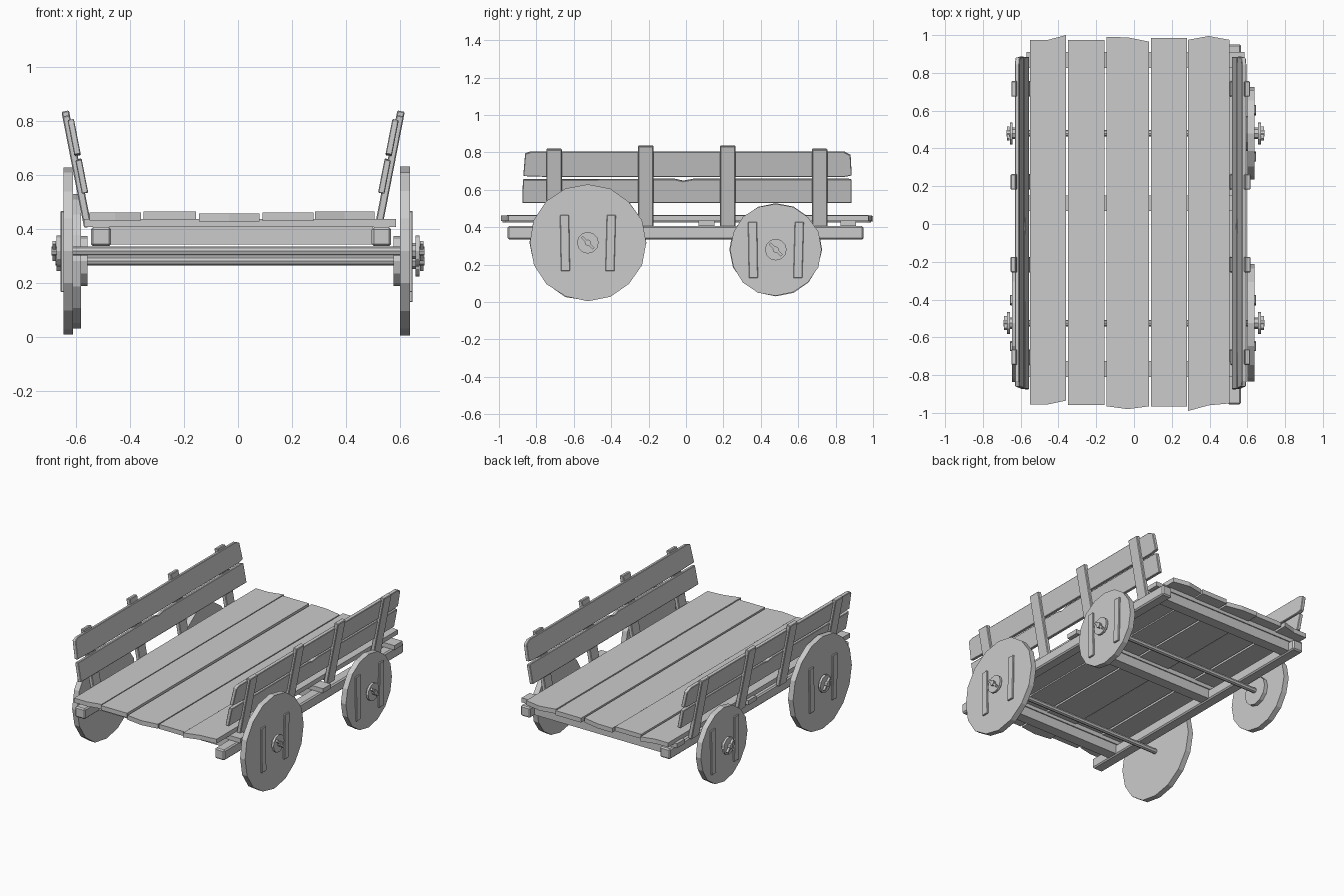
import bpy, bmesh, math, random
from mathutils import Matrix, Vector

if "Cube" in bpy.data.objects:
    bpy.data.objects.remove(bpy.data.objects["Cube"])

random.seed(4)


def finish(name, bm, bevel=0.0):
    bmesh.ops.recalc_face_normals(bm, faces=bm.faces)
    me = bpy.data.meshes.new(name)
    bm.to_mesh(me)
    bm.free()
    ob = bpy.data.objects.new(name, me)
    bpy.context.collection.objects.link(ob)
    if bevel:
        m = ob.modifiers.new("bevel", 'BEVEL')
        m.width = bevel
        m.segments = 1
    return ob


def box(name, lo, hi, bevel=0.0, mat=None):
    bm = bmesh.new()
    lo, hi = Vector(lo), Vector(hi)
    bmesh.ops.create_cube(bm, size=1, matrix=Matrix.Translation((lo + hi) / 2)
                          @ Matrix.Diagonal((*(hi - lo), 1)))
    if mat:
        bm.transform(mat)
    return finish(name, bm, bevel)


def prism(name, outline, depth, mat=None, bevel=0.0):
    """Extrude a closed outline of 3D points along the depth vector."""
    bm = bmesh.new()
    f = bm.faces.new([bm.verts.new(p) for p in outline])
    r = bmesh.ops.extrude_face_region(bm, geom=[f])
    bmesh.ops.translate(bm, vec=depth, verts=[v for v in r['geom'] if isinstance(v, bmesh.types.BMVert)])
    if mat:
        bm.transform(mat)
    return finish(name, bm, bevel)


def disc(name, x0, x1, y, z, r, sides, jitter=0.0):
    """Cylinder along x with a vertex at the top."""
    pts = []
    for i in range(sides):
        a = 2 * math.pi * i / sides
        q = r - random.random() * jitter
        pts.append((x0, y + q * math.sin(a), z + q * math.cos(a)))
    return prism(name, pts, (x1 - x0, 0, 0))


# Floor planks: x range, rear outline, front outline, top height
planks = [
    (-0.55, -0.36, [0.975, 0.975, 1.0], [-0.955, -0.955, -0.935], 0.46),
    (-0.35, -0.155, [0.975, 0.975, 0.975], [-0.957, -0.957, -0.957], 0.464),
    (-0.145, 0.08, [0.99, 0.988, 0.965], [-0.965, -0.98, -0.965], 0.456),
    (0.09, 0.28, [0.985, 0.985, 0.985], [-0.967, -0.967, -0.967], 0.459),
    (0.285, 0.505, [0.975, 0.995, 0.975], [-0.99, -0.96, -0.95], 0.463),
]
for i, (a, b, rear, front, top) in enumerate(planks):
    xs = [a, (a + b) / 2, b]
    outline = [(x, y, top - 0.03) for x, y in zip(xs, front)]
    outline += [(x, y, top - 0.03) for x, y in zip(xs[::-1], rear[::-1])]
    prism(f"floor_plank_{i}", outline, (0, 0, 0.03))

# Long rails and cross beams
box("left_rail", (-0.545, -0.955, 0.335), (-0.47, 0.95, 0.405), 0.008)
box("right_rail", (0.495, -0.955, 0.335), (0.567, 0.95, 0.405), 0.008)
for i, y in enumerate((-0.768, 0.11, 0.868)):
    box(f"cross_beam_{i}", (-0.57, y - 0.042, 0.405), (0.585, y + 0.042, 0.435))
    box(f"lower_beam_{i}", (-0.475, y - 0.035, 0.342), (0.5, y + 0.035, 0.405))

# Leaning side fences: local x is outward, hinged at z = 0.405
lean = math.atan(0.195)
for side, s, x0 in (("left", -1, -0.557), ("right", 1, 0.521)):
    M = (Matrix.Translation((x0, 0, 0.405)) @ Matrix.Diagonal((s, 1, 1, 1))
         @ Matrix.Rotation(lean, 4, 'Y') @ Matrix.Diagonal((1, 1, 1.018, 1)))
    for i, (y, top) in enumerate(((-0.705, 0.413), (-0.215, 0.43), (0.223, 0.43), (0.715, 0.413))):
        box(f"{side}_post_{i}", (-0.015, y - 0.041, 0.0), (0.013, y + 0.041, top), 0.004, M)
    lower = [(-0.875, 0.123), (0.885, 0.123), (0.885, 0.247), (0.87, 0.25), (0.04, 0.25),
             (-0.015, 0.24), (-0.06, 0.25), (-0.872, 0.247)]
    upper = [(-0.87, 0.267), (-0.72, 0.262), (0.84, 0.262), (0.886, 0.27), (0.88, 0.378),
             (0.845, 0.396), (-0.83, 0.396), (-0.86, 0.386)]
    for name, pts in (("lower", lower), ("upper", upper)):
        prism(f"{side}_{name}_board", [(-0.027, y, z) for y, z in pts], (0.024, 0, 0), M, 0.003)

# Axles
disc("front_axle", -0.69, 0.69, -0.525, 0.317, 0.017, 8)
disc("rear_axle", -0.675, 0.69, 0.48, 0.28, 0.017, 8)

# Wheels: name, side, inner face x, y, z, radius
wheels = [
    ("front_left", -1, 0.61, -0.525, 0.317, 0.315),
    ("front_right", 1, 0.60, -0.525, 0.317, 0.315),
    ("rear_left", -1, 0.582, 0.48, 0.28, 0.25),
    ("rear_right", 1, 0.60, 0.48, 0.28, 0.25),
]
for name, s, xi, y, z, r in wheels:
    xo = xi + 0.037
    tip = 0.675 if name == "rear_left" else 0.69
    disc(f"{name}_wheel", s * xi, s * xo, y, z, r, 16, 0.006)
    # outer hub, washer and linch pin
    disc(f"{name}_hub", s * xo, s * (tip - 0.033), y, z, 0.03, 8)
    disc(f"{name}_washer", s * (tip - 0.033), s * (tip - 0.018), y, z, 0.058, 12)
    pin = Matrix.Translation((s * (tip - 0.01), y, z)) @ Matrix.Rotation(math.radians(45), 4, 'X')
    box(f"{name}_pin", (-0.007, -0.007, -0.045), (0.007, 0.007, 0.045), 0, pin)
    if name.startswith("rear"):
        disc(f"{name}_inner_ring", s * (xi - 0.025), s * xi, y, z, 0.093, 12)
    # two upright battens
    for k, (dy, tilt) in enumerate(((-0.122, 1.0), (0.122, -1.5))):
        B = Matrix.Translation((s * xo, y + dy, z)) @ Matrix.Rotation(math.radians(tilt), 4, 'X')
        box(f"{name}_batten_{k}", (-0.01, -0.024, -0.152), (0.01, 0.024, 0.148), 0.003, B)
